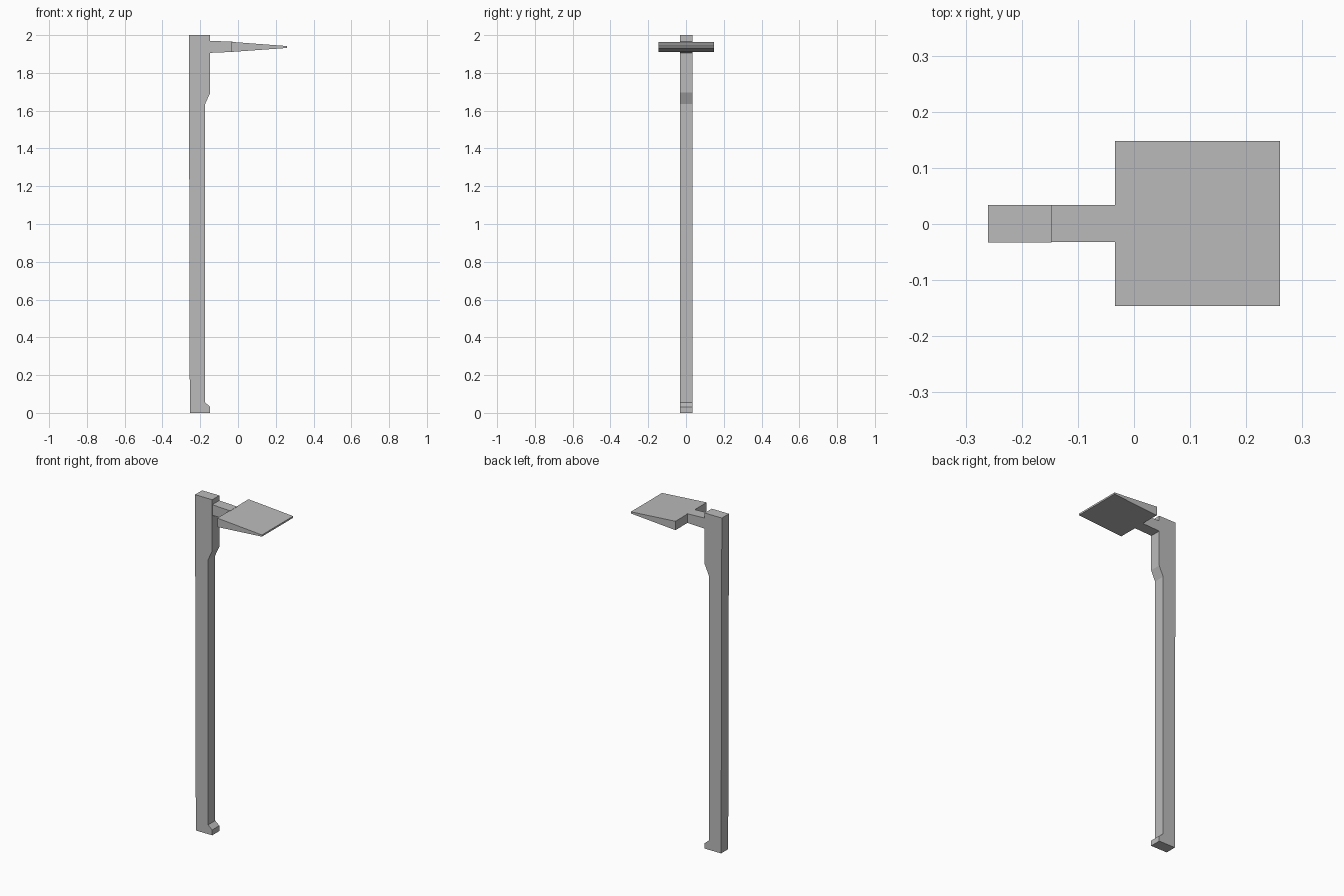
import bpy
import bmesh

if "Cube" in bpy.data.objects:
    bpy.data.objects.remove(bpy.data.objects["Cube"], do_unlink=True)

grey = bpy.data.materials.new("light_grey")
grey.use_nodes = True
colour = (0.5, 0.5, 0.5, 1)
grey.diffuse_color = colour
grey.node_tree.nodes["Principled BSDF"].inputs["Base Color"].default_value = colour


def extrude_profile(name, outline, y_min, y_max):
    """Extrude an x-z outline along y into a flat-shaded solid."""
    bm = bmesh.new()
    face = bm.faces.new([bm.verts.new((x, y_min, z)) for x, z in outline])
    result = bmesh.ops.extrude_face_region(bm, geom=[face])
    moved = [v for v in result["geom"] if isinstance(v, bmesh.types.BMVert)]
    bmesh.ops.translate(bm, vec=(0, y_max - y_min, 0), verts=moved)
    bmesh.ops.recalc_face_normals(bm, faces=bm.faces)
    mesh = bpy.data.meshes.new(name)
    bm.to_mesh(mesh)
    bm.free()
    mesh.materials.append(grey)
    obj = bpy.data.objects.new(name, mesh)
    bpy.context.collection.objects.link(obj)
    return obj


# Upright post with a chamfered toe and a thicker upper section
extrude_profile("post", [
    (-0.255, 0), (-0.147, 0), (-0.147, 0.032), (-0.174, 0.055),
    (-0.174, 1.635), (-0.147, 1.695), (-0.147, 2), (-0.26, 2),
], -0.033, 0.034)

# Short horizontal arm
extrude_profile("arm", [
    (-0.15, 1.906), (-0.03, 1.911), (-0.03, 1.965), (-0.15, 1.97),
], -0.032, 0.034)

# Wide wedge-shaped head, thinning towards its free edge
extrude_profile("head", [
    (-0.034, 1.911), (0.26, 1.932), (0.26, 1.942), (-0.034, 1.964),
], -0.146, 0.148)
